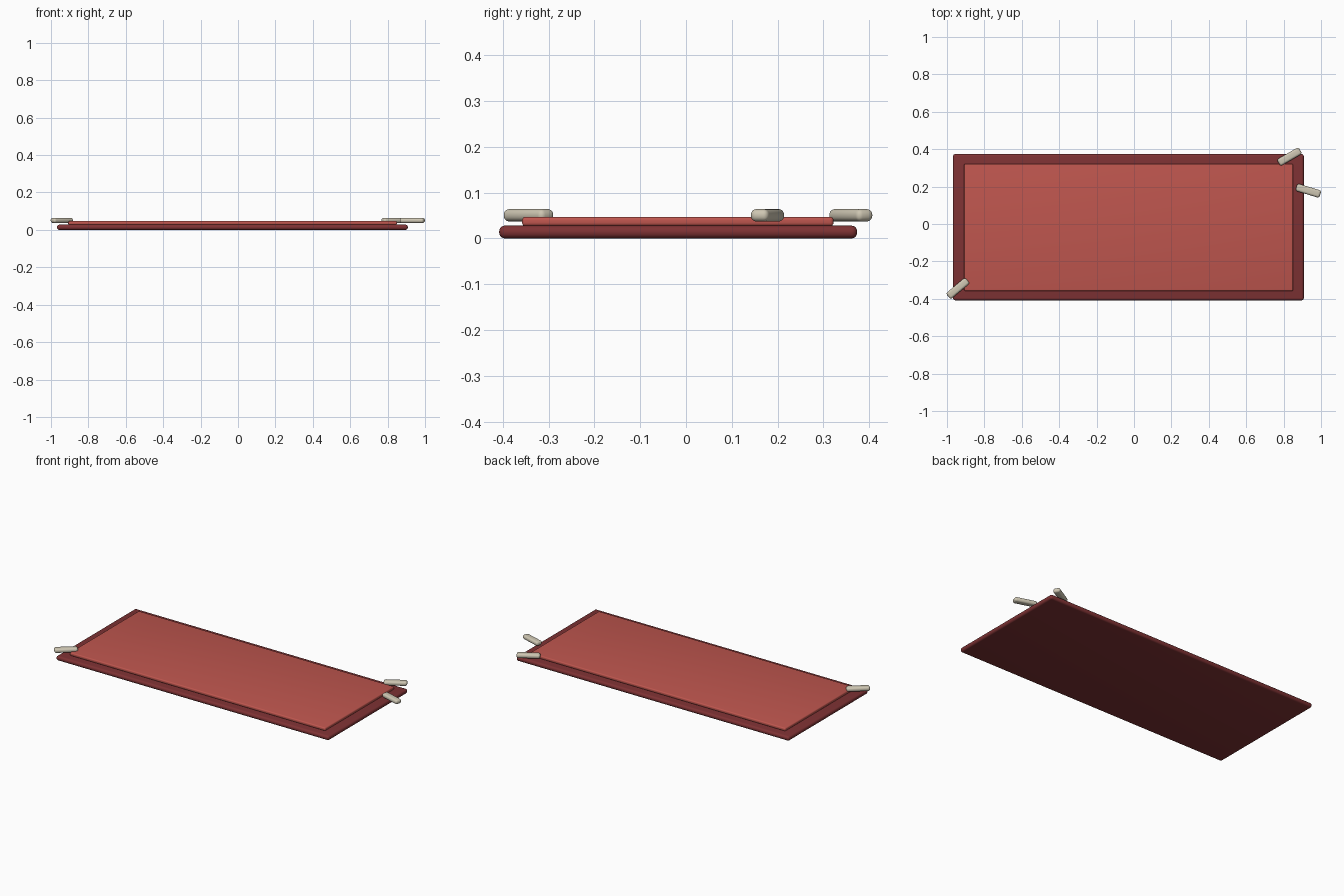
import bpy
import math

if "Cube" in bpy.data.objects:
    bpy.data.objects.remove(bpy.data.objects["Cube"])


def material(name, rgb):
    m = bpy.data.materials.new(name)
    m.diffuse_color = (*rgb, 1)
    m.use_nodes = True
    m.node_tree.nodes["Principled BSDF"].inputs["Base Color"].default_value = m.diffuse_color
    return m


DARK_RED = material("dark red", (0.21, 0.032, 0.034))
LIGHT_RED = material("light red", (0.52, 0.093, 0.077))
BONE = material("bone", (0.62, 0.57, 0.45))


def rounded_box(name, centre, size, radius, segments, mat, angle=0):
    bpy.ops.mesh.primitive_cube_add(size=1, location=centre)
    ob = bpy.context.object
    ob.name = name
    ob.scale = size
    bpy.ops.object.transform_apply(location=False, rotation=False, scale=True)
    ob.rotation_euler.z = math.radians(angle)
    bevel = ob.modifiers.new("round edges", 'BEVEL')
    bevel.width = radius
    bevel.segments = segments
    bpy.ops.object.modifier_apply(modifier=bevel.name)
    ob.data.materials.append(mat)
    bpy.ops.object.shade_smooth_by_angle(angle=math.radians(35))
    return ob


# Base slab with fully rounded rim
rounded_box("base_slab", (-0.03, -0.017, 0.014), (1.876, 0.782, 0.028), 0.013, 5, DARK_RED)

# Raised inner panel
rounded_box("inner_panel", (-0.029, -0.018, 0.037), (1.758, 0.68, 0.02), 0.007, 4, LIGHT_RED)

# Loose pegs around the corners: x, y, turn in degrees
pegs = [(-0.942, -0.344, 40), (0.831, 0.36, 30), (0.932, 0.178, -17)]
for i, (x, y, turn) in enumerate(pegs, 1):
    rounded_box(f"peg_{i}", (x, y, 0.0505), (0.134, 0.041, 0.027), 0.012, 5, BONE, turn)
